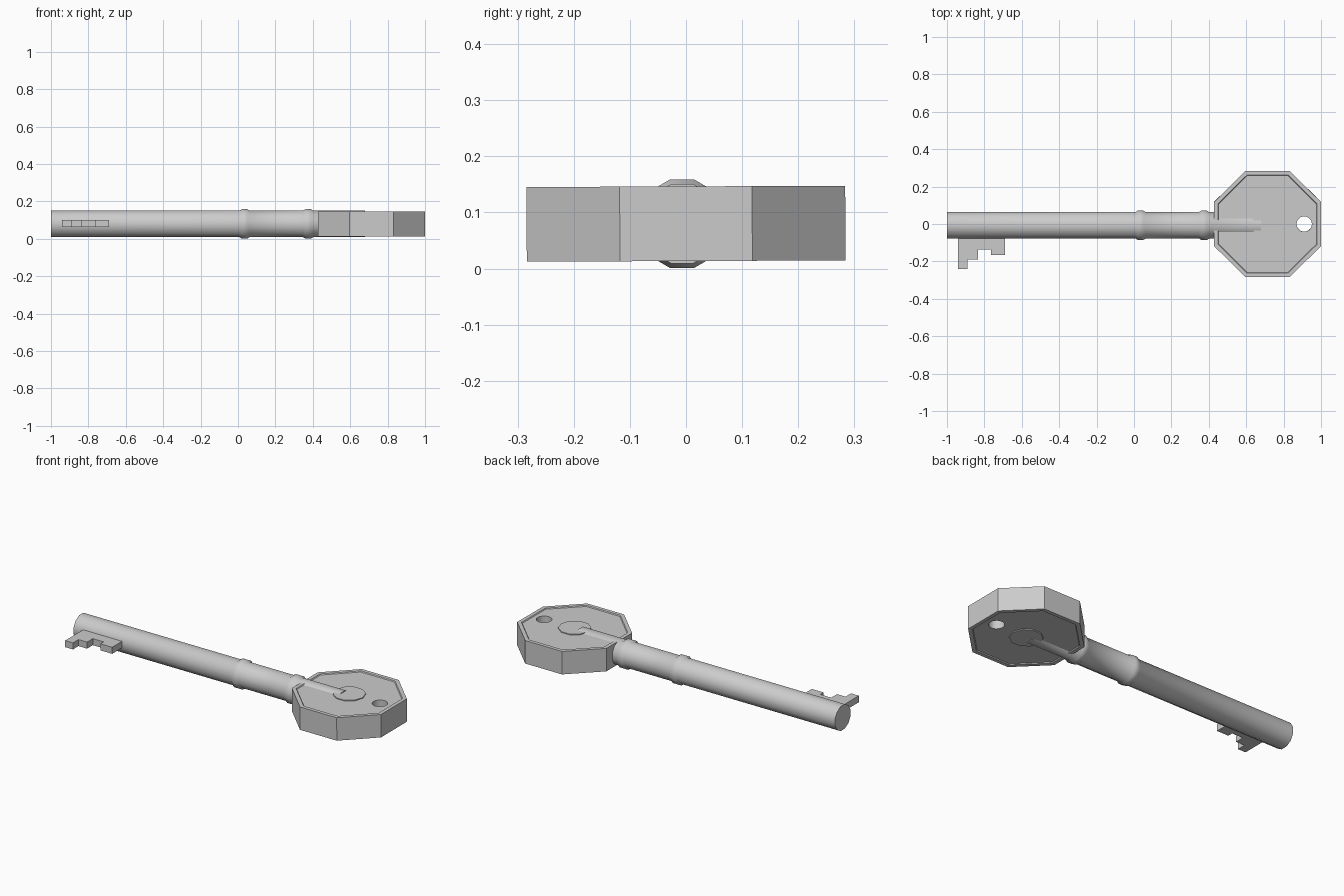
import bpy, bmesh, math
from mathutils import Matrix

if "Cube" in bpy.data.objects:
    bpy.data.objects.remove(bpy.data.objects["Cube"])

AXIS_Y, AXIS_Z = -0.007, 0.08   # shaft axis
HEAD_X = 0.714                  # middle of the handle


def make_object(name, bm):
    bmesh.ops.recalc_face_normals(bm, faces=bm.faces)
    mesh = bpy.data.meshes.new(name)
    bm.to_mesh(mesh)
    bm.free()
    obj = bpy.data.objects.new(name, mesh)
    bpy.context.collection.objects.link(obj)
    return obj


def prism(outline, z0, z1):
    """Closed bmesh prism; returns it with its bottom and top faces."""
    bm = bmesh.new()
    low = [bm.verts.new((x, y, z0)) for x, y in outline]
    high = [bm.verts.new((x, y, z1)) for x, y in outline]
    n = len(outline)
    for i in range(n):
        j = (i + 1) % n
        bm.faces.new((low[i], low[j], high[j], high[i]))
    caps = [bm.faces.new(low[::-1]), bm.faces.new(high)]
    return bm, caps


def circle(cx, cy, r, n):
    return [(cx + r * math.cos(2 * math.pi * i / n),
             cy + r * math.sin(2 * math.pi * i / n)) for i in range(n)]


# Shaft with two rounded rings, turned around the x axis
R, RING, SIDES = 0.071, 0.079, 12
profile = [(-1.0, R)]
for ring_x in (0.035, 0.375):
    profile += [(ring_x - 0.027, R), (ring_x - 0.014, RING),
                (ring_x + 0.014, RING), (ring_x + 0.027, R)]
profile.append((0.68, R))
bm = bmesh.new()
loops = []
for x, apothem in profile:
    r = apothem / math.cos(math.pi / SIDES)
    loops.append([bm.verts.new((x, AXIS_Y + r * math.cos(a), AXIS_Z + r * math.sin(a)))
                  for a in (2 * math.pi * (i + 0.5) / SIDES for i in range(SIDES))])
for a, b in zip(loops, loops[1:]):
    for i in range(SIDES):
        j = (i + 1) % SIDES
        bm.faces.new((a[i], a[j], b[j], b[i]))
bm.faces.new(loops[0])
bm.faces.new(loops[-1])
shaft = make_object("shaft", bm)
bpy.context.view_layer.objects.active = shaft
shaft.select_set(True)
bpy.ops.object.shade_smooth_by_angle(angle=math.radians(40))

# Octagonal handle with a shallow recess on both sides
HALF = 0.0665
octagon = [(HEAD_X + x, y) for x, y in (
    (0.286, -0.118), (0.286, 0.118), (0.118, 0.284), (-0.118, 0.284),
    (-0.286, 0.118), (-0.286, -0.118), (-0.118, -0.284), (0.118, -0.284))]
bm, caps = prism(octagon, AXIS_Z - HALF, AXIS_Z + HALF)
bmesh.ops.recalc_face_normals(bm, faces=bm.faces)
for cap in caps:
    bmesh.ops.inset_region(bm, faces=[cap], thickness=0.023)
    bmesh.ops.inset_region(bm, faces=[cap], thickness=0.004, depth=-0.005)
handle = make_object("handle", bm)

# Key ring hole through the handle
bm, _ = prism(circle(0.91, 0, 0.041, 24), -0.1, 0.3)
cutter = make_object("hole_cutter", bm)
cutter.hide_render = True
cut = handle.modifiers.new("hole", 'BOOLEAN')
cut.operation, cut.solver, cut.object = 'DIFFERENCE', 'EXACT', cutter
bpy.context.view_layer.objects.active = handle
bpy.ops.object.modifier_apply(modifier="hole")
bpy.data.objects.remove(cutter)

# Raised disc in the middle of both handle faces
bm, _ = prism(circle(HEAD_X, 0, 0.087, 10), AXIS_Z - HALF, AXIS_Z + HALF)
disc = make_object("handle_disc", bm)

# The handle sits very slightly twisted on the shaft
pivot = Matrix.Translation((0, 0, AXIS_Z))
twist = pivot @ Matrix.Rotation(0.004, 4, 'X') @ pivot.inverted()
for obj in (handle, disc):
    obj.data.transform(twist)

# Stepped bit
steps = [(-0.94, -0.05), (-0.94, -0.24), (-0.89, -0.24), (-0.89, -0.19),
         (-0.835, -0.19), (-0.835, -0.137), (-0.765, -0.137),
         (-0.765, -0.167), (-0.69, -0.167), (-0.69, -0.05)]
bm, _ = prism(steps, 0.064, 0.102)
make_object("bit", bm)
